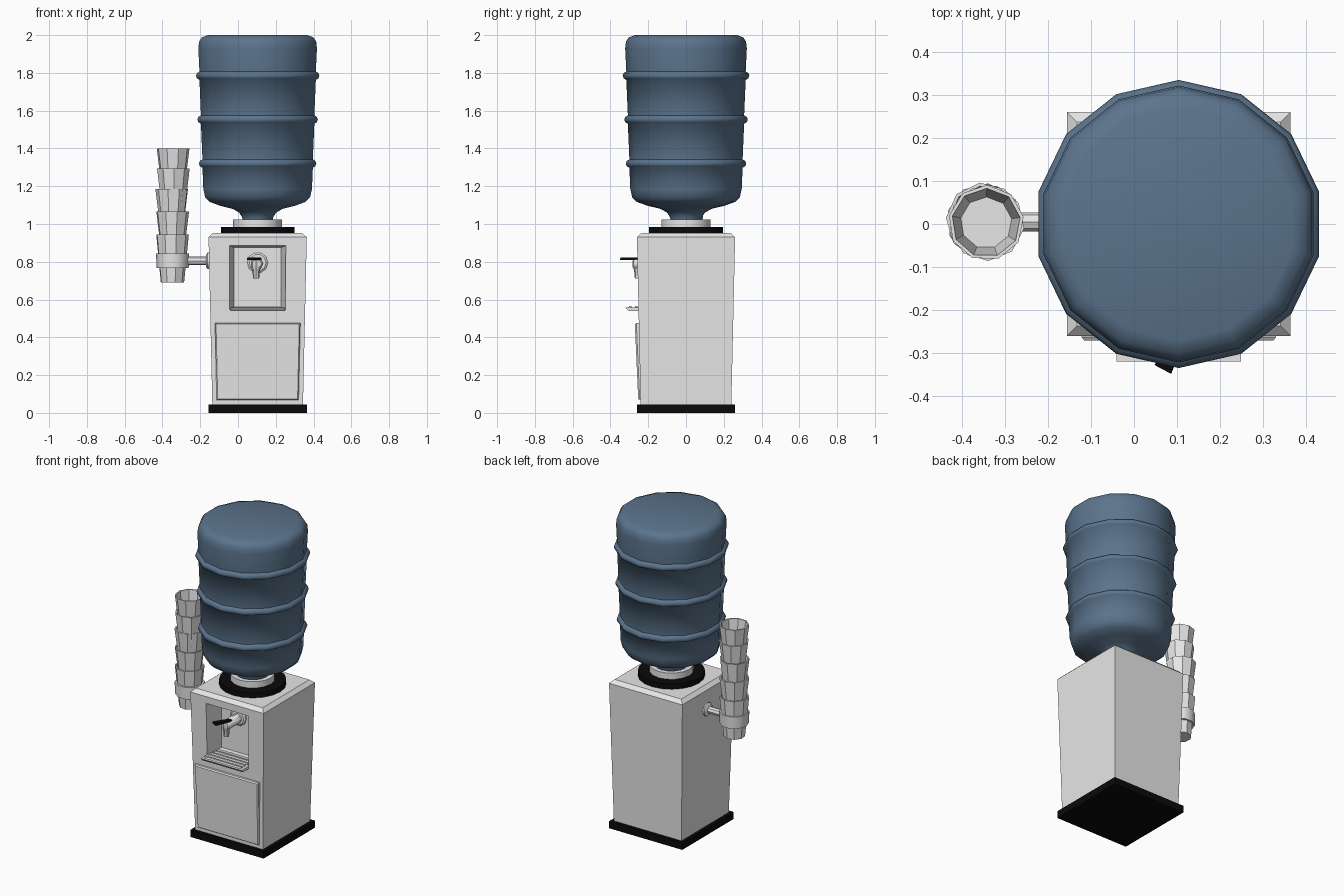
import bpy, bmesh, math, random
from mathutils import Matrix, Vector

if "Cube" in bpy.data.objects:
    bpy.data.objects.remove(bpy.data.objects["Cube"])
random.seed(4)
CX = 0.104  # dispenser axis


def material(name, r, g, b):
    m = bpy.data.materials.new(name)
    m.use_nodes = True
    m.diffuse_color = (r, g, b, 1)
    m.node_tree.nodes["Principled BSDF"].inputs["Base Color"].default_value = (r, g, b, 1)
    return m


white = material("white plastic", 0.8, 0.8, 0.8)
black = material("black plastic", 0.003, 0.003, 0.003)
blue = material("blue bottle", 0.105, 0.175, 0.265)


def finish(name, bm, mat, smooth=None):
    bmesh.ops.recalc_face_normals(bm, faces=bm.faces)
    mesh = bpy.data.meshes.new(name)
    bm.to_mesh(mesh)
    bm.free()
    mesh.materials.append(mat)
    ob = bpy.data.objects.new(name, mesh)
    bpy.context.collection.objects.link(ob)
    bpy.ops.object.select_all(action='DESELECT')
    ob.select_set(True)
    bpy.context.view_layer.objects.active = ob
    if smooth:
        bpy.ops.object.shade_smooth_by_angle(angle=math.radians(smooth))
    return ob


def stack(name, mat, *rects):
    """Solid through rectangles (x0, x1, y0, y1, z) from bottom to top."""
    bm = bmesh.new()
    loops = [[bm.verts.new(p) for p in ((a, c, z), (b, c, z), (b, d, z), (a, d, z))]
             for a, b, c, d, z in rects]
    for lo, hi in zip(loops, loops[1:]):
        for i in range(4):
            j = (i + 1) % 4
            bm.faces.new((lo[i], lo[j], hi[j], hi[i]))
    bm.faces.new(loops[0])
    bm.faces.new(loops[-1])
    return finish(name, bm, mat)


def square(half, z):
    return (CX - half, CX + half, -half, half, z)


def lathe(name, mat, profile, sides, origin, axis=(0, 0, 1), phase=0.0, smooth=40):
    """Revolve (radius, height) points about an axis, capping both ends."""
    bm = bmesh.new()
    place = Matrix.Translation(origin) @ Vector((0, 0, 1)).rotation_difference(Vector(axis)).to_matrix().to_4x4()
    rings = []
    for r, h in profile:
        rings.append([bm.verts.new(place @ Vector((r * math.cos(a), r * math.sin(a), h)))
                      for a in (phase + math.tau * i / sides for i in range(sides))])
    for lo, hi in zip(rings, rings[1:]):
        for i in range(sides):
            j = (i + 1) % sides
            bm.faces.new((lo[i], lo[j], hi[j], hi[i]))
    bm.faces.new(rings[0])
    bm.faces.new(rings[-1])
    return finish(name, bm, mat, smooth)


# Cabinet: tapered body on a black plinth, with the dispensing recess cut out
stack("plinth", black, square(0.26, 0), square(0.26, 0.045))
body = stack("cabinet", white, square(0.24, 0.045), square(0.26, 0.93), square(0.237, 0.952))

BACK = -0.14
bm = bmesh.new()
ends = []
for y, x0, x1, z0, z1 in ((-0.30, -0.054, 0.262, 0.535, 0.889), (BACK, -0.02, 0.227, 0.565, 0.875)):
    ends.append([bm.verts.new(p) for p in ((x0, y, z0), (x1, y, z0), (x1, y, z1), (x0, y, z1))])
for i in range(4):
    j = (i + 1) % 4
    bm.faces.new((ends[0][i], ends[0][j], ends[1][j], ends[1][i]))
for e in ends:
    bm.faces.new(e)
cutter = finish("recess_cutter", bm, white)
cutter.hide_render = True
cut = body.modifiers.new("recess", 'BOOLEAN')
cut.object = cutter
cut.solver = 'EXACT'
bpy.context.view_layer.objects.active = body
bpy.ops.object.modifier_apply(modifier="recess")
bpy.data.objects.remove(cutter)

# Door panel with a bevelled rim, leaning with the cabinet front
bm = bmesh.new()
front = bm.faces.new([bm.verts.new(p) for p in (
    (CX - 0.217, -0.235, 0.068), (CX + 0.217, -0.235, 0.068),
    (CX + 0.226, -0.243, 0.476), (CX - 0.226, -0.243, 0.476))])
out = bmesh.ops.extrude_face_region(bm, geom=[front])
raised = [f for f in out["geom"] if isinstance(f, bmesh.types.BMFace)]
for v in raised[0].verts:
    v.co.y -= 0.02 if v.co.z > 0.3 else 0.01
bmesh.ops.inset_region(bm, faces=raised, thickness=0.008, depth=0.008)
finish("door_panel", bm, white)

# Drip tray with slats
stack("drip_tray", white, (CX - 0.145, CX + 0.145, -0.305, BACK, 0.54),
      (CX - 0.145, CX + 0.145, -0.32, BACK, 0.557))
for i in range(5):
    y = -0.305 + i * 0.032
    stack("tray_slat", white, (CX - 0.128, CX + 0.128, y, y + 0.02, 0.556),
          (CX - 0.128, CX + 0.128, y + 0.004, y + 0.016, 0.566))

# Tap: wall flange, barrel, spout and swung lever
toward = (0, -1, 0)
lathe("tap_flange", white, [(0.055, 0), (0.055, 0.012), (0.045, 0.02)], 10, (CX, BACK + 0.005, 0.795), toward)
lathe("tap_barrel", white, [(0.03, 0), (0.03, 0.125), (0.02, 0.138)], 8, (CX, BACK, 0.79), toward)
lathe("tap_spout", white, [(0.016, 0), (0.02, 0.045), (0.028, 0.06), (0.028, 0.095)], 8, (CX - 0.008, -0.255, 0.712))
lever = stack("tap_lever", black, (-0.022, 0.022, -0.1, 0, 0), (-0.02, 0.02, -0.1, 0, 0.012))
for v in lever.data.vertices:
    if v.co.y > -0.05:
        v.co.x *= 0.5
lever.location = (CX + 0.01, -0.25, 0.81)
lever.rotation_euler.z = -math.radians(28)
stack("lever_hub", black, (CX - 0.005, CX + 0.02, -0.268, -0.24, 0.79), (CX - 0.005, CX + 0.02, -0.268, -0.24, 0.82))

# Bottle seat and collar
lathe("bottle_seat", black, [(0.195, 0.95), (0.195, 0.985)], 20, (CX, 0, 0))
lathe("bottle_collar", white, [(0.13, 0.98), (0.13, 1.025), (0.1, 1.025), (0.095, 1.0)], 16, (CX, 0, 0))

# Bottle: neck, rounded shoulder, slightly flared wall with three ribs, rounded top
profile = [(0.08, 0.99), (0.084, 1.035), (0.1, 1.06), (0.135, 1.08), (0.205, 1.097),
           (0.26, 1.117), (0.285, 1.142), (0.295, 1.185)]
for z in (1.32, 1.553, 1.785):
    r = 0.295 + (z - 1.185) * 0.035
    profile += [(r, z - 0.022), (r + 0.014, z - 0.014), (r + 0.019, z),
                (r + 0.014, z + 0.014), (r, z + 0.022)]
profile += [(0.322, 1.93), (0.318, 1.965), (0.303, 1.988), (0.27, 2.0)]
lathe("bottle", blue, profile, 14, (CX, 0, 0), phase=math.pi / 2, smooth=60)

# Cup holder: wall flange, arm and ring
HX, HY = -0.346, 0.005
lathe("holder_flange", white, [(0.043, 0), (0.043, 0.012), (0.03, 0.02)], 10, (-0.15, HY, 0.805), (-1, 0, 0))
lathe("holder_arm", white, [(0.022, 0), (0.022, 0.12)], 8, (-0.15, HY, 0.805), (-1, 0, 0))
lathe("holder_ring", white, [(0.06, 0.768), (0.085, 0.768), (0.088, 0.845), (0.07, 0.845)], 10, (HX, HY, 0))

# Stacked cups, each turned a little
for i, top in enumerate((0.945, 1.065, 1.185, 1.295, 1.4)):
    h = 0.255 if i == 0 else 0.2
    shift = random.uniform(-0.004, 0.004)
    lathe("cup", white, [(0.063, top - h), (0.088, top), (0.08, top), (0.06, top - h + 0.02)], 9,
          (HX + shift, HY - shift, 0), phase=random.uniform(0, 0.7), smooth=30)
